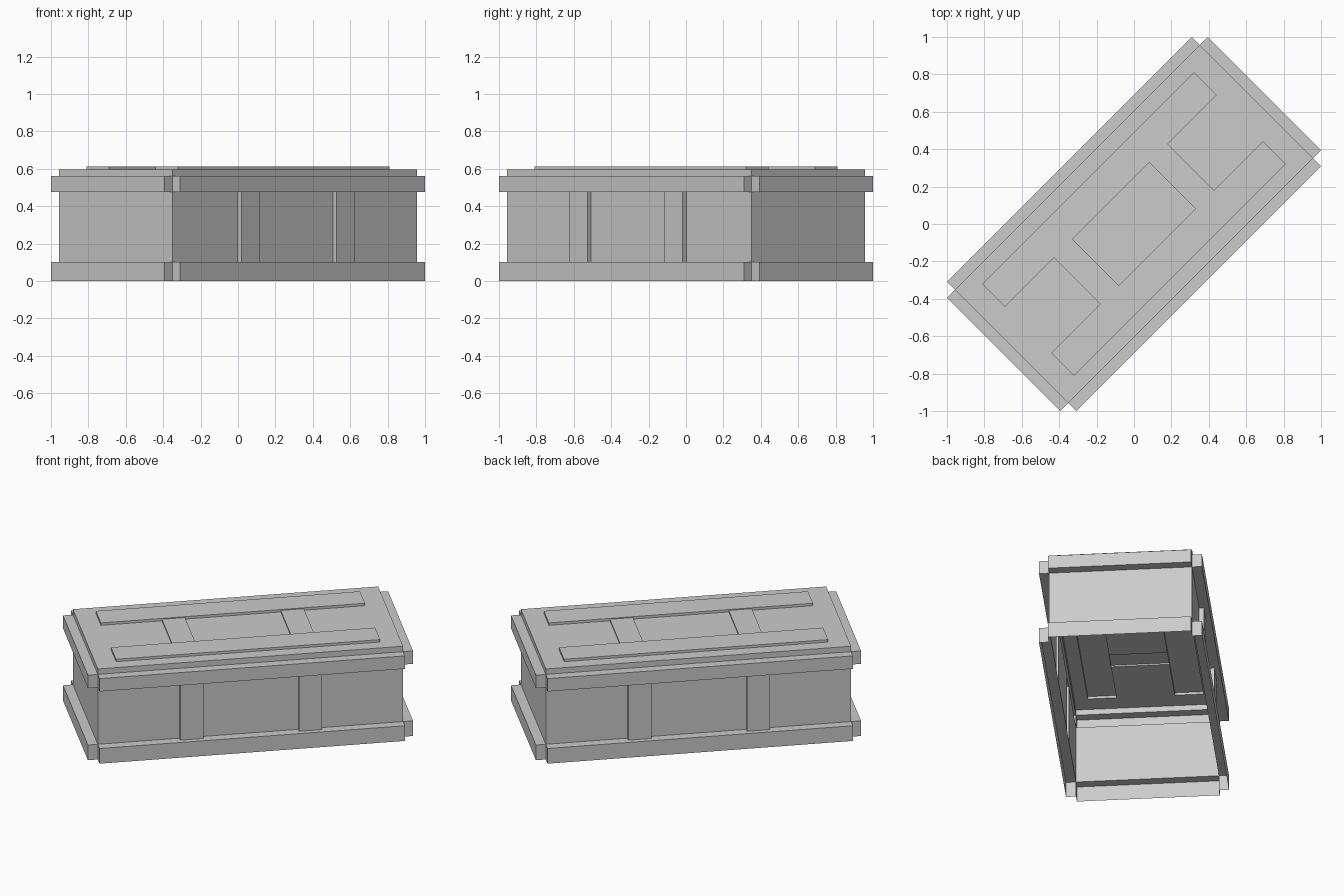
import bpy, bmesh, math
from mathutils import Matrix, Vector

if "Cube" in bpy.data.objects:
    bpy.data.objects.remove(bpy.data.objects["Cube"])

# Local frame: x along the length, y across; everything is turned 45 degrees about z
TURN = Matrix.Rotation(math.radians(45), 4, 'Z')
L, W, OUT = 0.925, 0.428, 0.06          # wall half length, half width, trim overhang
Z_LOW, Z_TRIM, Z_RIM, Z_LID = 0.10, 0.475, 0.56, 0.596
Z_CROSS, Z_BAR = 0.606, 0.612
P0, P1 = 0.29, 0.43                     # strap position along the length
PROUD = 0.028                           # strap thickness on the walls
BX, BY0, BY1 = 0.80, 0.175, 0.346       # lid bars
DIRS = {'+x': (1, 0, 0), '-x': (-1, 0, 0), '+y': (0, 1, 0),
        '-y': (0, -1, 0), '+z': (0, 0, 1), '-z': (0, 0, -1)}


def part(name, boxes, spin=0):
    """Thin shell from boxes (x0, x1, y0, y1, z0, z1, kept sides)."""
    bm = bmesh.new()
    for x0, x1, y0, y1, z0, z1, keep in boxes:
        m = (Matrix.Translation(((x0 + x1) / 2, (y0 + y1) / 2, (z0 + z1) / 2))
             @ Matrix.Diagonal((x1 - x0, y1 - y0, z1 - z0, 1)))
        verts = bmesh.ops.create_cube(bm, size=1, matrix=m)['verts']
        faces = {f for v in verts for f in v.link_faces}
        wanted = [Vector(DIRS[k]) for k in keep.split()]
        for f in faces:
            f.normal_update()
        drop = [f for f in faces if not any(f.normal.dot(w) > 0.9 for w in wanted)]
        bmesh.ops.delete(bm, geom=drop, context='FACES')
    bmesh.ops.remove_doubles(bm, verts=bm.verts, dist=1e-5)
    me = bpy.data.meshes.new(name)
    bm.to_mesh(me)
    bm.free()
    me.transform(TURN @ Matrix.Rotation(spin, 4, 'Z'))
    ob = bpy.data.objects.new(name, me)
    bpy.context.collection.objects.link(ob)


for tag, spin in (('a', 0), ('b', math.pi)):
    # Long wall with gaps behind the straps, and the plain end wall
    part('long_wall_' + tag,
         [(a, b, -W, 0, Z_LOW, Z_TRIM, '-y') for a, b in ((-L, -P1), (-P0, P0), (P1, L))], spin)
    part('end_wall_' + tag, [(0, L, -W, W, Z_LOW, Z_TRIM, '+x')], spin)
    # Upright straps on the long wall
    part('wall_straps_' + tag,
         [(a, b, -W - PROUD, -W, Z_LOW, Z_TRIM, '-y -x +x') for a, b in ((-P1, -P0), (P0, P1))], spin)
    # Base trim (open below) and rim trim, both hollow towards the inside
    for label, z0, z1, caps in (('base_trim', 0, Z_LOW, '+z'), ('rim_trim', Z_TRIM, Z_RIM, '+z -z')):
        part(f'{label}_long_{tag}', [(-L, L, -W - OUT, -W, z0, z1, '-y -x +x ' + caps)], spin)
        part(f'{label}_end_{tag}', [(L, L + OUT, -W, W, z0, z1, '+x -y +y ' + caps)], spin)
    # Raised long bar on the lid
    part('lid_bar_' + tag, [(-BX, BX, -BY1, -BY0, Z_LID, Z_BAR, '+z -x +x -y +y')], spin)
    # Raised cross strap on the lid
    part('lid_cross_strap_' + tag, [(P0, P1, -BY0, BY0, Z_LID, Z_CROSS, '+z -x +x')], spin)

# Lid edge and lid surface, open beneath the raised bars and straps
lid = [(-L, L, -W, W, Z_RIM, Z_LID, '-x +x -y +y')]
for x0, x1, y0, y1 in ((-L, -BX, -W, W), (BX, L, -W, W),
                       (-BX, BX, -W, -BY1), (-BX, BX, BY1, W),
                       (-BX, -P1, -BY0, BY0), (-P0, P0, -BY0, BY0), (P1, BX, -BY0, BY0)):
    lid.append((x0, x1, y0, y1, Z_RIM, Z_LID, '+z'))
part('lid', lid)
